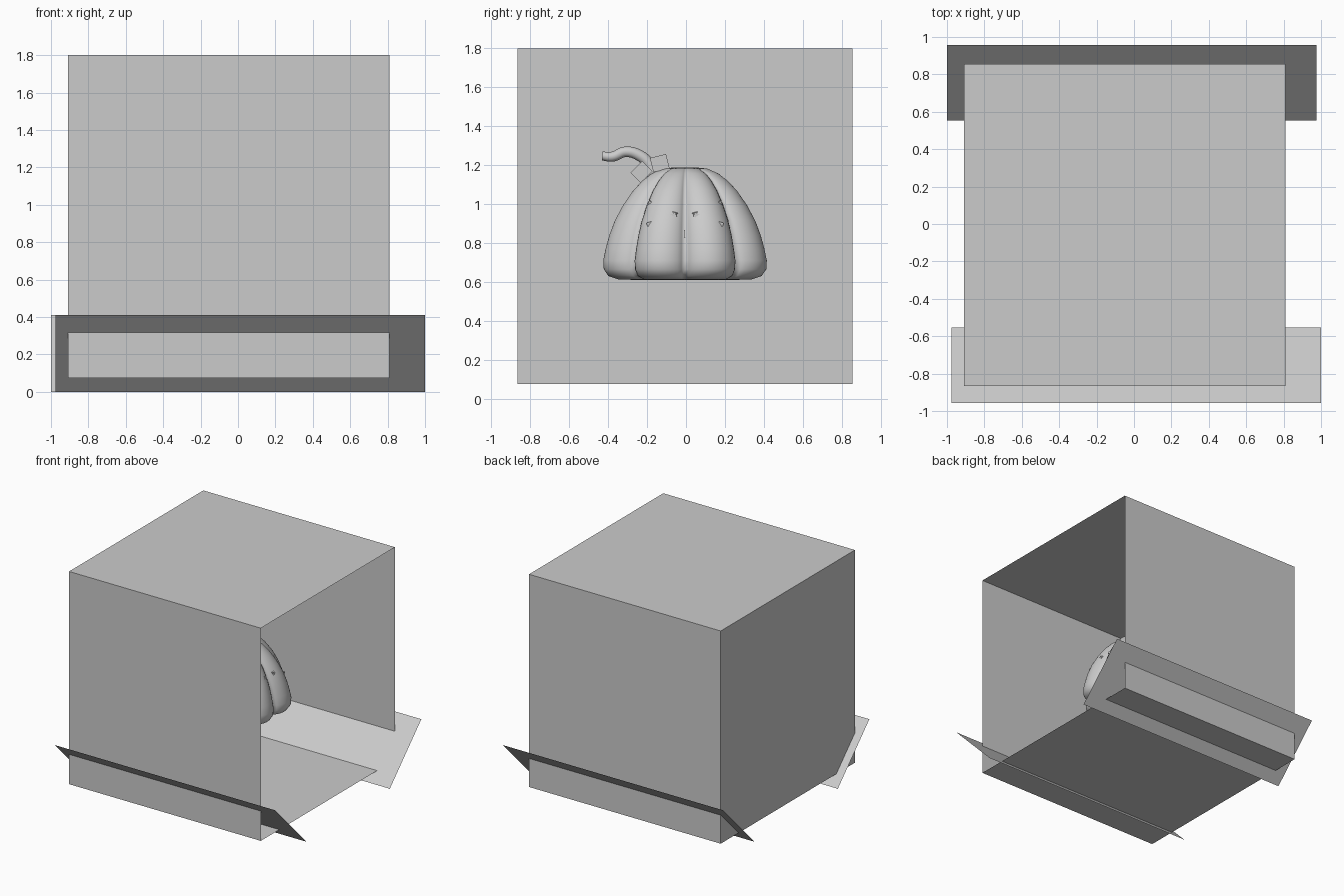
import bpy, bmesh, math
from mathutils import Vector, Matrix
from mathutils.bvhtree import BVHTree

if "Cube" in bpy.data.objects:
    bpy.data.objects.remove(bpy.data.objects["Cube"])

CX, CY = -0.05, -0.005          # centre of box and pumpkin
grey = bpy.data.materials.new("light_grey")
grey.diffuse_color = (0.6, 0.6, 0.6, 1)
grey.use_nodes = True
grey.node_tree.nodes["Principled BSDF"].inputs["Base Color"].default_value = grey.diffuse_color


def finish(name, bm, smooth=False):
    me = bpy.data.meshes.new(name)
    bm.to_mesh(me)
    bm.free()
    me.materials.append(grey)
    for p in me.polygons:
        p.use_smooth = smooth
    ob = bpy.data.objects.new(name, me)
    bpy.context.collection.objects.link(ob)
    return ob


def quad(name, pts):
    bm = bmesh.new()
    bm.faces.new([bm.verts.new(p) for p in pts])
    return finish(name, bm)


def block(name, centre, size, rot=None):
    bm = bmesh.new()
    m = Matrix.Translation(centre) @ (rot or Matrix()) @ Matrix.Diagonal((*size, 1))
    bmesh.ops.create_cube(bm, size=1, matrix=m)
    return finish(name, bm)


# Box shell, open on the right (+x)
bm = bmesh.new()
bmesh.ops.create_cube(bm, size=1, matrix=Matrix.Translation((CX, CY, 0.9375))
                      @ Matrix.Diagonal((1.72, 1.72, 1.725, 1)))
bm.normal_update()
bmesh.ops.delete(bm, geom=[f for f in bm.faces if f.normal.x > 0.9], context='FACES')
finish("box_shell", bm)

# Square panel just under the ceiling
s = 0.23
quad("ceiling_panel", [(CX - s, CY - s, 1.795), (CX - s, CY + s, 1.795),
                       (CX + s, CY + s, 1.795), (CX + s, CY - s, 1.795)])

# Sloping panels through the front and back walls
for name, d, x0, x1 in (("front_sloping_panel", -1, -0.975, 1.0),
                        ("back_sloping_panel", 1, -1.0, 0.975)):
    quad(name, [(x0, d * 0.957, 0.41), (x1, d * 0.957, 0.41),
                (x1, d * 0.553, 0), (x0, d * 0.553, 0)])

# Ribbed pumpkin with eight lobes
profile = [(0.10, 0.622), (0.25, 0.61), (0.36, 0.613), (0.415, 0.63), (0.44, 0.665),
           (0.443, 0.71), (0.43, 0.77), (0.41, 0.84), (0.38, 0.915), (0.335, 0.995),
           (0.28, 1.07), (0.23, 1.12), (0.18, 1.157), (0.12, 1.182), (0.06, 1.188)]
N = 128
bm = bmesh.new()
rings = []
for r, z in profile:
    ring = []
    for i in range(N):
        a = 2 * math.pi * i / N
        k = r * (0.80 + 0.20 * abs(math.sin(4 * a)) ** 0.65)
        ring.append(bm.verts.new((CX + k * math.cos(a), CY + k * math.sin(a), z)))
    rings.append(ring)
for lo, hi in zip(rings, rings[1:]):
    for i in range(N):
        j = (i + 1) % N
        bm.faces.new((lo[i], lo[j], hi[j], hi[i]))
for ring, z, flip in ((rings[0], 0.63, True), (rings[-1], 1.175, False)):
    c = bm.verts.new((CX, CY, z))
    for i in range(N):
        a, b = ring[i], ring[(i + 1) % N]
        bm.faces.new((b, a, c) if flip else (a, b, c))
tree = BVHTree.FromBMesh(bm)
finish("pumpkin_body", bm, True)


def on_skin(y, z):
    hit = tree.ray_cast(Vector((0.8, y, z)), Vector((-1, 0, 0)))[0]
    return hit if hit else Vector((CX + 0.3, y, z))


def bar(name, p, q, w):
    d = q - p
    rot = d.to_track_quat('Z', 'X').to_matrix().to_4x4()
    return block(name, (p + q) / 2, (w, w, d.length), rot)


# Squinting eyes, two bars each, and a tiny mouth
for side, d in (("left", -1), ("right", 1)):
    inner = on_skin(CY + d * 0.045, 0.945)
    for part, z, y in (("upper", 1.008, 0.183), ("lower", 0.893, 0.195)):
        bar(f"{side}_eye_{part}_bar", inner, on_skin(CY + d * y, z), 0.02)
bar("mouth", on_skin(CY - 0.005, 0.83), on_skin(CY - 0.005, 0.865), 0.012)

# Curled stem tube, tapering to the tip
cu = bpy.data.curves.new("stem", 'CURVE')
cu.dimensions = '3D'
cu.bevel_depth = 0.03
cu.bevel_resolution = 4
cu.use_fill_caps = True
path = [(-0.165, 1.14, 1.1), (-0.19, 1.205, 1.0), (-0.24, 1.25, 0.95),
        (-0.31, 1.268, 0.9), (-0.38, 1.243, 0.85), (-0.43, 1.247, 0.75)]
sp = cu.splines.new('BEZIER')
sp.bezier_points.add(len(path) - 1)
for bp, (y, z, r) in zip(sp.bezier_points, path):
    bp.co = (CX, y, z)
    bp.radius = r
    bp.handle_left_type = bp.handle_right_type = 'AUTO'
cu.materials.append(grey)
stem = bpy.data.objects.new("curled_stem", cu)
bpy.context.collection.objects.link(stem)

# Two small blocks beside the stem
block("stem_block_low", (CX + 0.02, -0.228, 1.165), (0.085, 0.085, 0.075),
      Matrix.Rotation(math.radians(45), 4, 'X'))
block("stem_block_high", (CX + 0.02, -0.135, 1.21), (0.085, 0.085, 0.075),
      Matrix.Rotation(math.radians(14), 4, 'X'))
